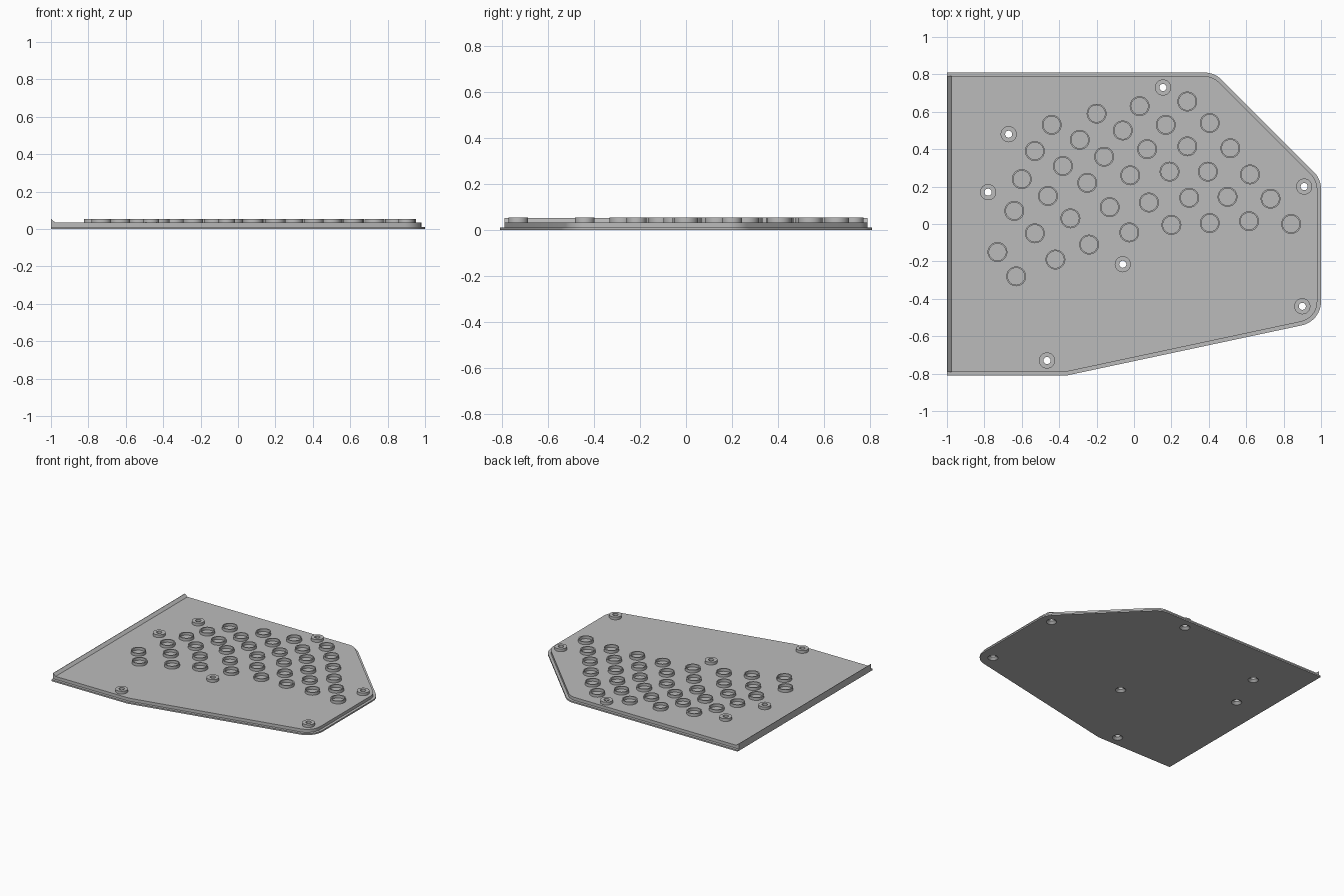
import bpy, bmesh, math
from mathutils import Vector

cube = bpy.data.objects.get("Cube")
if cube:
    bpy.data.objects.remove(cube, do_unlink=True)

FLANGE_Z, PLATE_Z, TOP_Z = 0.011, 0.034, 0.055
EDGE, FILLET, STEPS = 0.02, 0.13, 8

grey = bpy.data.materials.new("plain_grey")
grey.use_nodes = True
grey.diffuse_color = (0.5, 0.5, 0.5, 1)
grey.node_tree.nodes["Principled BSDF"].inputs["Base Color"].default_value = (0.5, 0.5, 0.5, 1)


def make_object(name, bm):
    """Turn a bmesh into a grey object."""
    bmesh.ops.recalc_face_normals(bm, faces=bm.faces)
    mesh = bpy.data.meshes.new(name)
    bm.to_mesh(mesh)
    bm.free()
    mesh.materials.append(grey)
    obj = bpy.data.objects.new(name, mesh)
    bpy.context.collection.objects.link(obj)
    return obj


def select_only(obj):
    bpy.ops.object.select_all(action='DESELECT')
    obj.select_set(True)
    bpy.context.view_layer.objects.active = obj


def smooth(obj):
    select_only(obj)
    bpy.ops.object.shade_smooth_by_angle(angle=math.radians(30))


def lathe(bm, centre, profile, segments=32):
    """Revolve a closed (radius, z) profile about a vertical axis."""
    rings = []
    for i in range(segments):
        a = math.tau * i / segments
        rings.append([bm.verts.new((centre[0] + r * math.cos(a), centre[1] + r * math.sin(a), z))
                      for r, z in profile])
    n = len(profile)
    for i in range(segments):
        a, b = rings[i], rings[(i + 1) % segments]
        for j in range(n):
            k = (j + 1) % n
            bm.faces.new((a[j], b[j], b[k], a[k]))


def tube(name, centre, outer, inner):
    bm = bmesh.new()
    lathe(bm, centre, [(outer, PLATE_Z), (outer, TOP_Z), (inner, TOP_Z), (inner, PLATE_Z)])
    smooth(make_object(name, bm))


# Plate outline: corner position and whether it is rounded
CORNERS = [((-1, -0.81), False), ((-0.36, -0.81), False), ((1, -0.52), True),
           ((1, 0.24), True), ((0.43, 0.81), True), ((-1, 0.81), False)]


def outline(inset):
    """Outline moved inward on every side except the straight left one."""
    pts = [Vector(c) for c, _ in CORNERS]
    n = len(pts)
    normals = []
    for i in range(n):
        d = (pts[(i + 1) % n] - pts[i]).normalized()
        normals.append(Vector((-d.y, d.x)))

    def shifted(i, d1, d2):
        a, b = normals[i - 1], normals[i]
        det = a.x * b.y - a.y * b.x
        return pts[i] + Vector((d1 * b.y - d2 * a.y, a.x * d2 - b.x * d1)) / det

    result = []
    for i, (_, rounded) in enumerate(CORNERS):
        if rounded:
            centre = shifted(i, FILLET, FILLET)
            turn = normals[i - 1].angle(normals[i])
            start = math.atan2(-normals[i - 1].y, -normals[i - 1].x)
            for s in range(STEPS + 1):
                a = start + turn * s / STEPS
                result.append(centre + (FILLET - inset) * Vector((math.cos(a), math.sin(a))))
        else:
            result.append(shifted(i, 0 if i == 0 else inset, 0 if i == n - 1 else inset))
    return result


# Stepped base plate
bm = bmesh.new()
levels = [(0, 0), (0, FLANGE_Z), (EDGE, FLANGE_Z), (EDGE, PLATE_Z)]
loops = [[bm.verts.new((p.x, p.y, z)) for p in outline(inset)] for inset, z in levels]
for low, high in zip(loops, loops[1:]):
    for i in range(len(low) - 1):
        bm.faces.new((low[i], low[i + 1], high[i + 1], high[i]))
bm.faces.new(loops[0][::-1])
bm.faces.new(loops[-1])
bm.faces.new([l[0] for l in loops] + [l[-1] for l in reversed(loops)])
plate = make_object("base_plate", bm)

# Screw holes, countersunk from below
SCREWS = [(-0.67, 0.48), (-0.78, 0.17), (0.155, 0.73), (0.91, 0.2),
          (0.9, -0.44), (-0.06, -0.215), (-0.465, -0.73)]
HOLE = 0.019
bm = bmesh.new()
for centre in SCREWS:
    lathe(bm, centre, [(0.0, -0.01), (0.036, -0.01), (0.036, 0.0), (HOLE, 0.016), (HOLE, 0.1), (0.0, 0.1)])
bmesh.ops.remove_doubles(bm, verts=bm.verts, dist=0.00001)
cutter = make_object("screw_hole_cutter", bm)
cutter.hide_render = True
cut = plate.modifiers.new("screw_holes", 'BOOLEAN')
cut.operation = 'DIFFERENCE'
cut.solver = 'EXACT'
cut.object = cutter
select_only(plate)
bpy.ops.object.modifier_apply(modifier=cut.name)
bpy.data.objects.remove(cutter, do_unlink=True)
smooth(plate)

# Raised lip with a sloping inner face along the straight left side
bm = bmesh.new()
half = CORNERS[-1][0][1] - EDGE
ends = [[bm.verts.new((x, y, z)) for x, z in
         ((-1, PLATE_Z), (-0.977, PLATE_Z), (-0.997, 0.053), (-1, 0.053))] for y in (-half, half)]
for i in range(4):
    j = (i + 1) % 4
    bm.faces.new((ends[0][i], ends[0][j], ends[1][j], ends[1][i]))
for end in ends:
    bm.faces.new(end)
make_object("side_lip", bm)

# Screw bosses
for i, centre in enumerate(SCREWS):
    tube(f"screw_boss_{i + 1}", centre, 0.043, HOLE)

# Thin raised rings, listed in slanting rows
RINGS = [
    (-0.73, -0.15), (-0.64, 0.07), (-0.6, 0.24), (-0.53, 0.39), (-0.44, 0.53),
    (-0.63, -0.28), (-0.53, -0.05), (-0.46, 0.15), (-0.38, 0.31), (-0.29, 0.45), (-0.2, 0.59),
    (-0.42, -0.19), (-0.34, 0.03), (-0.25, 0.22), (-0.16, 0.36), (-0.06, 0.5), (0.03, 0.63),
    (-0.24, -0.11), (-0.13, 0.09), (-0.02, 0.26), (0.07, 0.4), (0.17, 0.53), (0.285, 0.655),
    (-0.025, -0.045), (0.08, 0.115), (0.19, 0.28), (0.285, 0.415), (0.405, 0.54),
    (0.2, -0.005), (0.295, 0.14), (0.395, 0.28), (0.515, 0.405),
    (0.405, 0.005), (0.5, 0.145), (0.62, 0.265),
    (0.615, 0.015), (0.73, 0.135), (0.84, 0),
]
for i, centre in enumerate(RINGS):
    tube(f"raised_ring_{i + 1}", centre, 0.053, 0.045)
